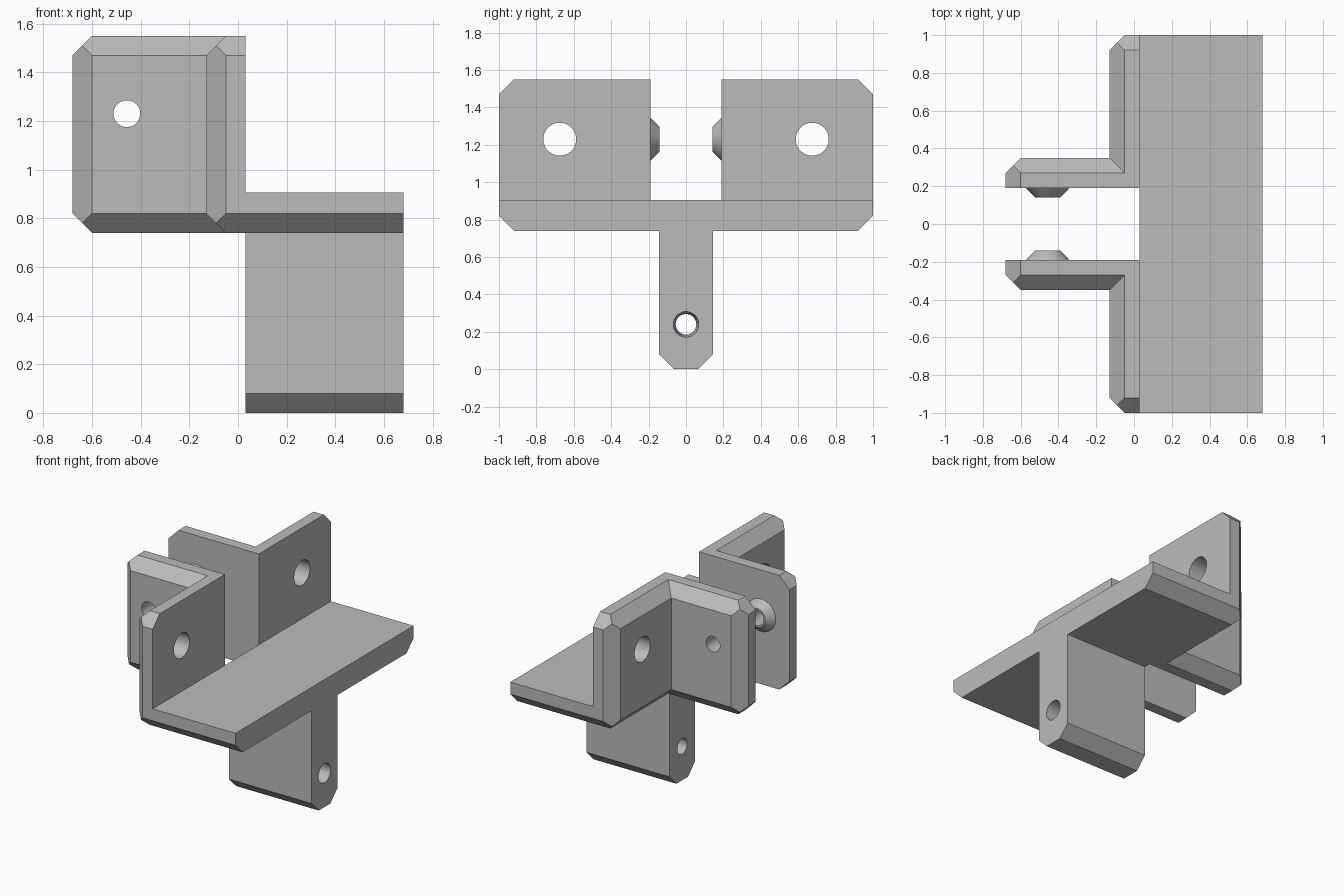
import bpy, bmesh
from math import radians
from mathutils import Matrix, Vector

cube = bpy.data.objects.get("Cube")
if cube:
    bpy.data.objects.remove(cube, do_unlink=True)

CHAMFER = 0.08
BASE, TOP = 0.74, 1.55      # height range of the uprights
STEP = 0.03                 # plane where the shelf meets the uprights

grey = bpy.data.materials.new("plain grey")
grey.use_nodes = True
grey.diffuse_color = (0.5, 0.5, 0.5, 1)
grey.node_tree.nodes["Principled BSDF"].inputs["Base Color"].default_value = (0.5, 0.5, 0.5, 1)


def finish(name, bm):
    bmesh.ops.recalc_face_normals(bm, faces=bm.faces)
    mesh = bpy.data.meshes.new(name)
    bm.to_mesh(mesh)
    bm.free()
    mesh.materials.append(grey)
    obj = bpy.data.objects.new(name, mesh)
    bpy.context.collection.objects.link(obj)
    return obj


def chamfered_box(name, low, high, edges):
    """Box whose listed edges (pairs of outward directions) are planed off."""
    low, high = Vector(low), Vector(high)
    bm = bmesh.new()
    bmesh.ops.create_cube(bm, size=1)
    for v in bm.verts:
        v.co = Vector([h if c > 0 else l for c, l, h in zip(v.co, low, high)])
    for a, b in edges:
        a, b = Vector(a), Vector(b)
        corner = Vector([h if n > 0 else l for n, l, h in zip(a + b, low, high)])
        geom = bm.verts[:] + bm.edges[:] + bm.faces[:]
        bmesh.ops.bisect_plane(bm, geom=geom, plane_co=corner - a * CHAMFER,
                               plane_no=a + b, clear_outer=True)
        bmesh.ops.holes_fill(bm, edges=[e for e in bm.edges if e.is_boundary])
    return finish(name, bm)


def taper(name, start, end, r_start, r_end):
    """Round tapered solid between two points."""
    start, end = Vector(start), Vector(end)
    axis = end - start
    turn = axis.to_track_quat('Z', 'Y').to_matrix().to_4x4()
    bm = bmesh.new()
    bmesh.ops.create_cone(bm, cap_ends=True, segments=48, radius1=r_start,
                          radius2=r_end, depth=axis.length,
                          matrix=Matrix.Translation((start + end) / 2) @ turn)
    return finish(name, bm)


def activate(obj):
    bpy.ops.object.select_all(action='DESELECT')
    obj.select_set(True)
    bpy.context.view_layer.objects.active = obj


def combine(obj, tool, operation):
    activate(obj)
    mod = obj.modifiers.new(operation, 'BOOLEAN')
    mod.operation, mod.solver, mod.object = operation, 'EXACT', tool
    bpy.ops.object.modifier_apply(modifier=mod.name)
    bpy.data.objects.remove(tool, do_unlink=True)


BACK, LEFT, RIGHT = (-1, 0, 0), (0, 1, 0), (0, -1, 0)
UP, DOWN = (0, 0, 1), (0, 0, -1)

# Upright wall and rearward ear of one side, planed along their outer edges
brackets = chamfered_box("side_brackets", (-0.13, 0.19, BASE), (STEP, 1, TOP),
                         [(BACK, UP), (BACK, DOWN), (BACK, LEFT), (LEFT, UP), (LEFT, DOWN)])
ear = chamfered_box("ear", (-0.68, 0.19, BASE), (STEP, 0.35, TOP),
                    [(LEFT, UP), (LEFT, DOWN), (LEFT, BACK), (BACK, UP), (BACK, DOWN)])
combine(brackets, ear, 'UNION')

# Conical boss inside the ear, then the pivot and fixing holes
hx, hz = -0.457, 1.23
combine(brackets, taper("boss", (hx, 0.22, hz), (hx, 0.141, hz), 0.144, 0.067), 'UNION')
combine(brackets, taper("pivot_hole", (hx, 0.05, hz), (hx, 0.5, hz), 0.055, 0.055), 'DIFFERENCE')
combine(brackets, taper("fixing_hole", (-0.3, 0.675, hz), (0.2, 0.675, hz), 0.088, 0.088), 'DIFFERENCE')

# Other side
activate(brackets)
mirror = brackets.modifiers.new("mirror", 'MIRROR')
mirror.use_axis = (False, True, False)
bpy.ops.object.modifier_apply(modifier=mirror.name)

# Shelf and leg as one T-shaped extrusion
half = [(0.145, BASE), (1 - CHAMFER, BASE), (1, BASE + CHAMFER), (1, 0.905)]
foot = [(0.145 - CHAMFER, 0), (0.145, CHAMFER)]
side = foot + half
outline = side + [(-y, z) for y, z in reversed(side)]
bm = bmesh.new()
face = bm.faces.new([bm.verts.new((STEP, y, z)) for y, z in outline])
extruded = bmesh.ops.extrude_face_region(bm, geom=[face])["geom"]
bmesh.ops.translate(bm, vec=(0.65, 0, 0),
                    verts=[g for g in extruded if isinstance(g, bmesh.types.BMVert)])
shelf = finish("shelf_and_leg", bm)
# Tapered hole along the leg, extended past both ends
combine(shelf, taper("leg_hole", (-0.035, 0, 0.24), (0.745, 0, 0.24), 0.0537, 0.0693), 'DIFFERENCE')

for obj in (brackets, shelf):
    activate(obj)
    bpy.ops.object.shade_smooth_by_angle(angle=radians(30))
